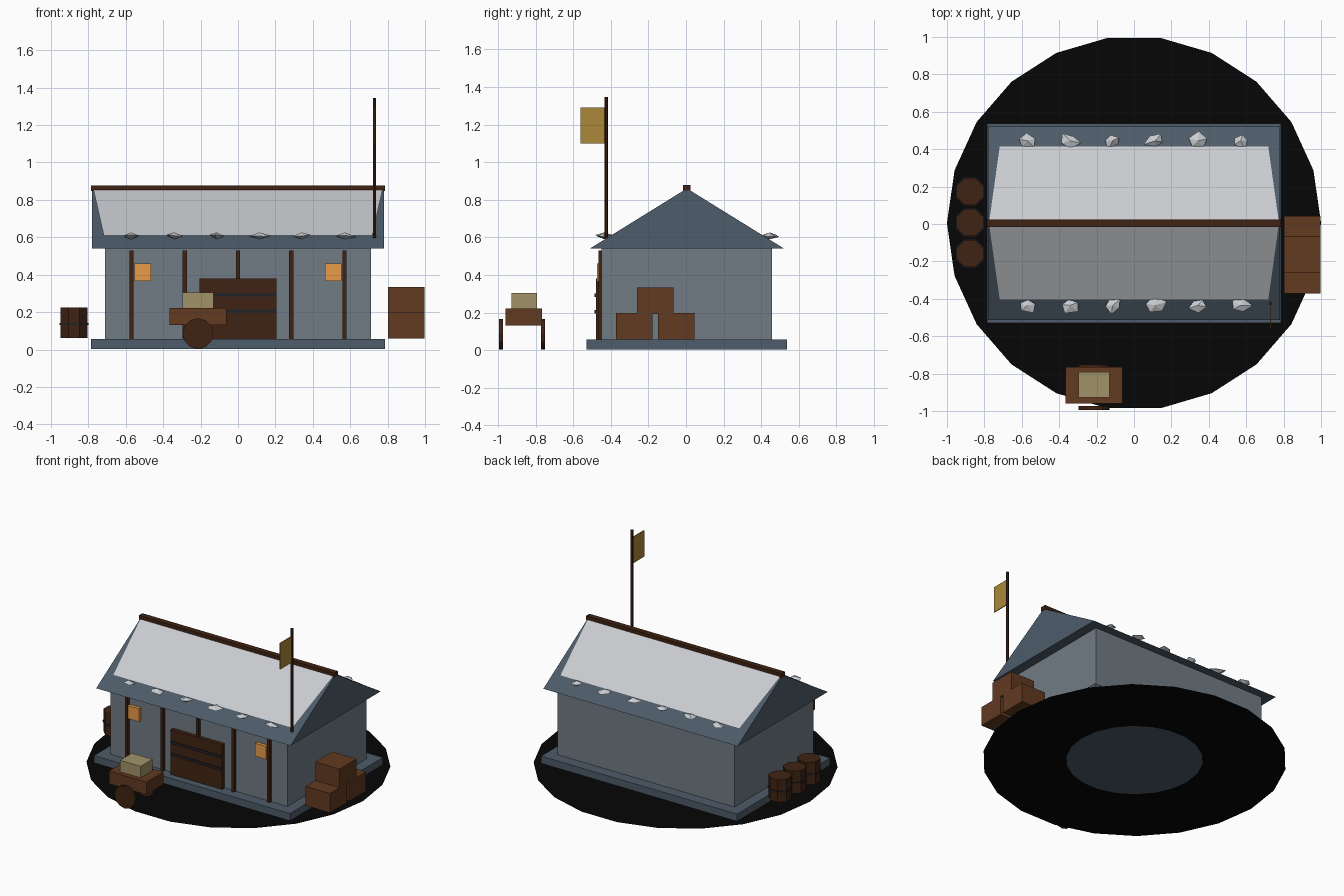
import bpy, bmesh, math, random
from mathutils import Vector

if "Cube" in bpy.data.objects:
    bpy.data.objects.remove(bpy.data.objects["Cube"])

random.seed(4)
CY = 0.005  # building centre in y


def material(name, r, g, b):
    m = bpy.data.materials.new(name)
    m.diffuse_color = [(c / 255) ** 2.2 for c in (r, g, b)] + [1]
    m.use_nodes = True
    m.node_tree.nodes["Principled BSDF"].inputs["Base Color"].default_value = m.diffuse_color
    return m


STONE = material("stone", 112, 123, 131)
SLATE = material("slate", 78, 92, 105)
SNOW = material("snow", 200, 202, 206)
DARK = material("dark_wood", 66, 40, 26)
WOOD = material("wood", 98, 60, 38)
IRON = material("iron", 40, 40, 44)
GLOW = material("lamp_glow", 235, 155, 75)
CLOTH = material("sack_cloth", 160, 145, 105)
GOLD = material("gold_cloth", 170, 135, 60)
EARTH = material("dark_earth", 14, 14, 14)


def mesh(name, verts, faces, mat):
    me = bpy.data.meshes.new(name)
    me.from_pydata(verts, [], faces)
    bm = bmesh.new()
    bm.from_mesh(me)
    bmesh.ops.recalc_face_normals(bm, faces=bm.faces)
    bm.to_mesh(me)
    bm.free()
    ob = bpy.data.objects.new(name, me)
    bpy.context.collection.objects.link(ob)
    me.materials.append(mat)
    return ob


def box(name, x0, x1, y0, y1, z0, z1, mat):
    v = [(x, y, z) for x in (x0, x1) for y in (y0, y1) for z in (z0, z1)]
    f = [(0, 1, 3, 2), (4, 6, 7, 5), (0, 4, 5, 1), (2, 3, 7, 6), (0, 2, 6, 4), (1, 5, 7, 3)]
    return mesh(name, v, f, mat)


def cylinder(name, sides, r, depth, loc, mat, rot=(0, 0, 0)):
    bpy.ops.mesh.primitive_cylinder_add(vertices=sides, radius=r, depth=depth,
                                        location=loc, rotation=rot)
    ob = bpy.context.object
    ob.name = name
    ob.data.materials.append(mat)
    return ob


# Ground ring, 22 sides, open in the middle
N = 22
ring = [(r * math.cos(i * math.tau / N), CY + r * math.sin(i * math.tau / N), 0)
        for r in (1.0, 0.45) for i in range(N)]
ground = mesh("ground_ring", ring,
              [(i, (i + 1) % N, N + (i + 1) % N, N + i) for i in range(N)], EARTH)
if ground.data.polygons[0].normal.z < 0:
    ground.data.flip_normals()

# Foundation and walls
box("foundation", -0.787, 0.787, CY - 0.533, CY + 0.533, 0.004, 0.056, SLATE)
box("walls", -0.71, 0.71, CY - 0.453, CY + 0.453, 0.056, 0.545, STONE)

# Gable roof
W, EAVE, RIDGE = 0.517, 0.54, 0.86
profile = [(CY - W, EAVE), (CY + W, EAVE), (CY, RIDGE)]
mesh("roof", [(x, y, z) for x in (-0.78, 0.78) for y, z in profile],
     [(0, 1, 2), (3, 5, 4), (0, 3, 4, 1), (1, 4, 5, 2), (2, 5, 3, 0)], SLATE)
box("ridge_beam", -0.785, 0.785, CY - 0.02, CY + 0.02, 0.848, 0.878, DARK)

# Snow sheets on the slopes and snow clumps along the eaves
for side, label in ((-1, "front"), (1, "back")):
    low = RIDGE - 0.406 * (RIDGE - EAVE) / W
    lift = Vector((0, side * 0.003, 0.004))
    pts = [(-0.775, CY, RIDGE), (0.775, CY, RIDGE),
           (0.718, CY + side * 0.406, low), (-0.718, CY + side * 0.406, low)]
    sheet = mesh("snow_sheet_" + label, [Vector(p) + lift for p in pts], [(0, 1, 2, 3)], SNOW)
    if sheet.data.polygons[0].normal.z < 0:
        sheet.data.flip_normals()
    for i in range(6):
        cx, cy, cz = -0.57 + i * 0.228, CY + side * 0.44, 0.606
        k = 5
        start = random.uniform(0, math.tau)
        verts = [(cx, cy, cz + 0.02), (cx, cy, cz - 0.016)]
        for j in range(k):
            a = start + j * math.tau / k
            r = random.uniform(0.6, 1.15)
            verts.append((cx + 0.06 * r * math.cos(a), cy + 0.045 * r * math.sin(a),
                          cz + random.uniform(-0.005, 0.008)))
        faces = [(p, 2 + j, 2 + (j + 1) % k) for p in (0, 1) for j in range(k)]
        mesh("snow_clump_%s_%d" % (label, i + 1), verts, faces, SNOW)

# Timber posts on the front wall
for i in range(5):
    x = -0.57 + i * 0.285
    box("wall_post_%d" % (i + 1), x - 0.011, x + 0.011, -0.466, -0.444, 0.056, 0.53, DARK)

# Door with iron bands
box("door", -0.207, 0.207, -0.478, -0.446, 0.056, 0.38, DARK)
for i, z in enumerate((0.205, 0.292)):
    box("door_band_%d" % (i + 1), -0.2, 0.2, -0.486, -0.474, z - 0.009, z + 0.009, IRON)

# Lit windows
for x, label in ((-0.51, "left"), (0.51, "right")):
    box("window_" + label, x - 0.044, x + 0.044, -0.472, -0.446, 0.365, 0.46, GLOW)

# Hand cart with load
box("cart_body", -0.365, -0.062, -0.96, -0.765, 0.13, 0.222, WOOD)
box("cart_load", -0.298, -0.132, -0.928, -0.792, 0.222, 0.305, CLOTH)
for y, label in ((-0.984, "front"), (-0.76, "back")):
    cylinder("cart_wheel_" + label, 12, 0.082, 0.02, (-0.214, y, 0.085), DARK,
             (math.pi / 2, 0, 0))

# Barrels with a hoop
for i, y in enumerate((-0.158, 0.008, 0.174)):
    turn = (0, 0, math.pi / 8)
    cylinder("barrel_%d" % (i + 1), 8, 0.077, 0.163, (-0.877, y, 0.142), DARK, turn)
    cylinder("barrel_hoop_%d" % (i + 1), 8, 0.083, 0.011, (-0.877, y, 0.136), IRON, turn)

# Stacked crates
for i, (y, z) in enumerate(((-0.274, 0.058), (-0.053, 0.058), (-0.163, 0.193))):
    box("crate_%d" % (i + 1), 0.803, 0.998, y - 0.097, y + 0.097, z, z + 0.14, WOOD)

# Flag and pole
cylinder("flag_pole", 6, 0.01, 0.75, (0.73, -0.424, 0.97), DARK)
box("flag", 0.727, 0.733, -0.56, -0.424, 1.1, 1.29, GOLD)
